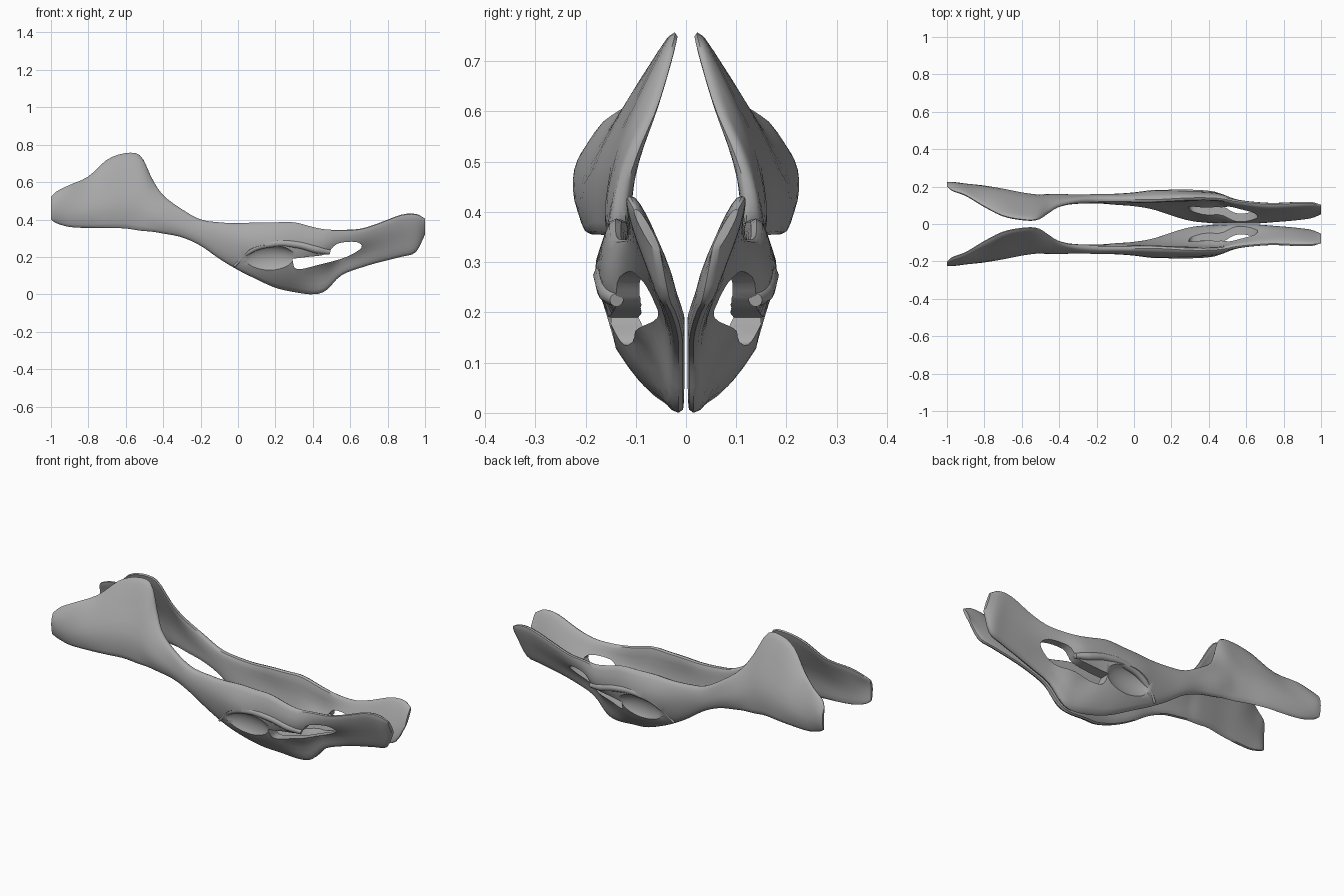
import bpy, bmesh, math
from mathutils import Vector

cube = bpy.data.objects.get("Cube")
if cube:
    bpy.data.objects.remove(cube, do_unlink=True)

bone = bpy.data.materials.new("bone_grey")
bone.use_nodes = True
tone = (0.4, 0.4, 0.4, 1)
bone.diffuse_color = tone
bone.node_tree.nodes["Principled BSDF"].inputs["Base Color"].default_value = tone
bone.node_tree.nodes["Principled BSDF"].inputs["Roughness"].default_value = 0.7


def spline(values, u):
    """Catmull-Rom through a list of numbers, u from 0 to 1."""
    last = len(values) - 1
    i = min(int(u * last), last - 1)
    t = u * last - i
    b, c = values[i], values[i + 1]
    a = values[i - 1] if i > 0 else 2 * b - c
    d = values[i + 2] if i + 2 <= last else 2 * c - b
    return b + t * (c - a + t * (2 * a - 5 * b + 4 * c - d + t * (3 * (b - c) + d - a))) / 2


def new_object(name, bm):
    bmesh.ops.recalc_face_normals(bm, faces=bm.faces)
    mesh = bpy.data.meshes.new(name)
    bm.to_mesh(mesh)
    bm.free()
    obj = bpy.data.objects.new(name, mesh)
    bpy.context.collection.objects.link(obj)
    return obj


def activate(obj):
    bpy.ops.object.select_all(action='DESELECT')
    obj.select_set(True)
    bpy.context.view_layer.objects.active = obj


def cut(obj, cutter):
    mod = obj.modifiers.new("cut", 'BOOLEAN')
    mod.operation = 'DIFFERENCE'
    mod.solver = 'EXACT'
    mod.object = cutter
    cutter.hide_render = True
    activate(obj)
    bpy.ops.object.modifier_apply(modifier=mod.name)
    bpy.data.objects.remove(cutter, do_unlink=True)


def finish(obj):
    """Shade, colour and mirror a left half across the middle plane."""
    obj.data.materials.clear()
    obj.data.materials.append(bone)
    activate(obj)
    bpy.ops.object.shade_smooth_by_angle(angle=math.radians(40))
    mod = obj.modifiers.new("mirror", 'MIRROR')
    mod.use_axis[0] = False
    mod.use_axis[1] = True
    mod.use_mirror_merge = False
    bpy.ops.object.modifier_apply(modifier=mod.name)


# Sections along x: x, bottom z, top z, four y positions upwards, thickness
wing = [
    (-1.0, .40, .52, .21, .215, .215, .205, .015),
    (-.97, .38, .55, .2, .21, .205, .18, .03),
    (-.9, .36, .585, .195, .2, .185, .155, .035),
    (-.8, .355, .63, .185, .185, .15, .095, .04),
    (-.7, .355, .72, .175, .165, .11, .045, .04),
    (-.6, .352, .755, .155, .145, .085, .025, .04),
    (-.52, .34, .74, .145, .135, .085, .025, .04),
    (-.46, .335, .62, .14, .14, .11, .06, .04),
    (-.4, .325, .53, .135, .14, .125, .1, .045),
    (-.3, .305, .455, .13, .135, .13, .125, .045),
    (-.2, .26, .4, .13, .135, .135, .13, .05),
]
pelvis = [
    (-.1, .19, .385, .12, .13, .135, .13, .055),
    (0, .13, .38, .11, .13, .14, .13, .06),
    (.1, .08, .385, .09, .13, .15, .13, .065),
    (.2, .035, .385, .055, .12, .15, .135, .065),
    (.3, .012, .385, .025, .1, .145, .14, .06),
    (.4, .0, .36, .015, .055, .14, .14, .055),
    (.47, .02, .347, .015, .04, .13, .135, .05),
    (.55, .1, .345, .015, .03, .1, .12, .045),
    (.65, .14, .35, .015, .03, .08, .11, .045),
    (.75, .17, .38, .02, .04, .075, .105, .045),
    (.87, .2, .425, .03, .05, .08, .11, .045),
    (.95, .225, .43, .04, .06, .085, .11, .04),
    (1.0, .32, .405, .055, .07, .085, .1, .02),
]


def lofted_half(name, sections, rings=70, around=24):
    columns = list(zip(*sections))
    bm = bmesh.new()
    loops = []
    for r in range(rings + 1):
        x, low, high, *sway, thick = (spline(c, r / rings) for c in columns)
        loop = []
        for k in range(around):
            angle = math.tau * k / around
            v = (1 - math.cos(angle)) / 2
            side = math.copysign(abs(math.sin(angle)) ** .7, math.sin(angle))
            y = spline(sway, v) + side * thick / 2
            loop.append(bm.verts.new((x, max(y, .003), low + (high - low) * v)))
        loops.append(loop)
    for a, b in zip(loops, loops[1:]):
        for k in range(around):
            n = (k + 1) % around
            bm.faces.new((a[k], a[n], b[n], b[k]))
    bm.faces.new(loops[0])
    bm.faces.new(loops[-1])
    return new_object(name, bm)


hip_bone = lofted_half("hip_bone", wing + pelvis)

# Long opening between the upper and lower struts
outline = [(.29, .19), (.315, .135), (.44, .16), (.58, .2), (.66, .25),
           (.63, .28), (.53, .27), (.47, .215), (.37, .2)]
outline.append(outline[0])
bm = bmesh.new()
ring = [bm.verts.new((spline([p[0] for p in outline], k / 36), -.1,
                      spline([p[1] for p in outline], k / 36))) for k in range(36)]
face = bm.faces.new(ring)
walls = bmesh.ops.extrude_face_region(bm, geom=[face])
bmesh.ops.translate(bm, vec=(0, .5, 0),
                    verts=[g for g in walls["geom"] if isinstance(g, bmesh.types.BMVert)])
cut(hip_bone, new_object("opening_cutter", bm))

# Hip socket hollow on the outer side
bm = bmesh.new()
bmesh.ops.create_uvsphere(bm, u_segments=28, v_segments=16, radius=1)
bmesh.ops.scale(bm, vec=(.16, .06, .085), verts=bm.verts)
bmesh.ops.translate(bm, vec=(.17, .188, .18), verts=bm.verts)
cut(hip_bone, new_object("socket_cutter", bm))
finish(hip_bone)

# Raised rim arching over the socket, ending in a spine
path = [(-.02, .135, .15, .3), (.06, .153, .23, .8), (.18, .163, .27, 1),
        (.32, .163, .265, 1), (.42, .153, .24, 1.1), (.49, .138, .225, .7)]
curve = bpy.data.curves.new("socket_rim", 'CURVE')
curve.dimensions = '3D'
curve.bevel_depth = .02
curve.bevel_resolution = 3
curve.use_fill_caps = True
line = curve.splines.new('BEZIER')
line.bezier_points.add(len(path) - 1)
for point, (x, y, z, size) in zip(line.bezier_points, path):
    point.co = Vector((x, y, z))
    point.radius = size
    point.handle_left_type = point.handle_right_type = 'AUTO'
rim = bpy.data.objects.new("socket_rim", curve)
bpy.context.collection.objects.link(rim)
activate(rim)
bpy.ops.object.convert(target='MESH')
finish(bpy.context.view_layer.objects.active)
